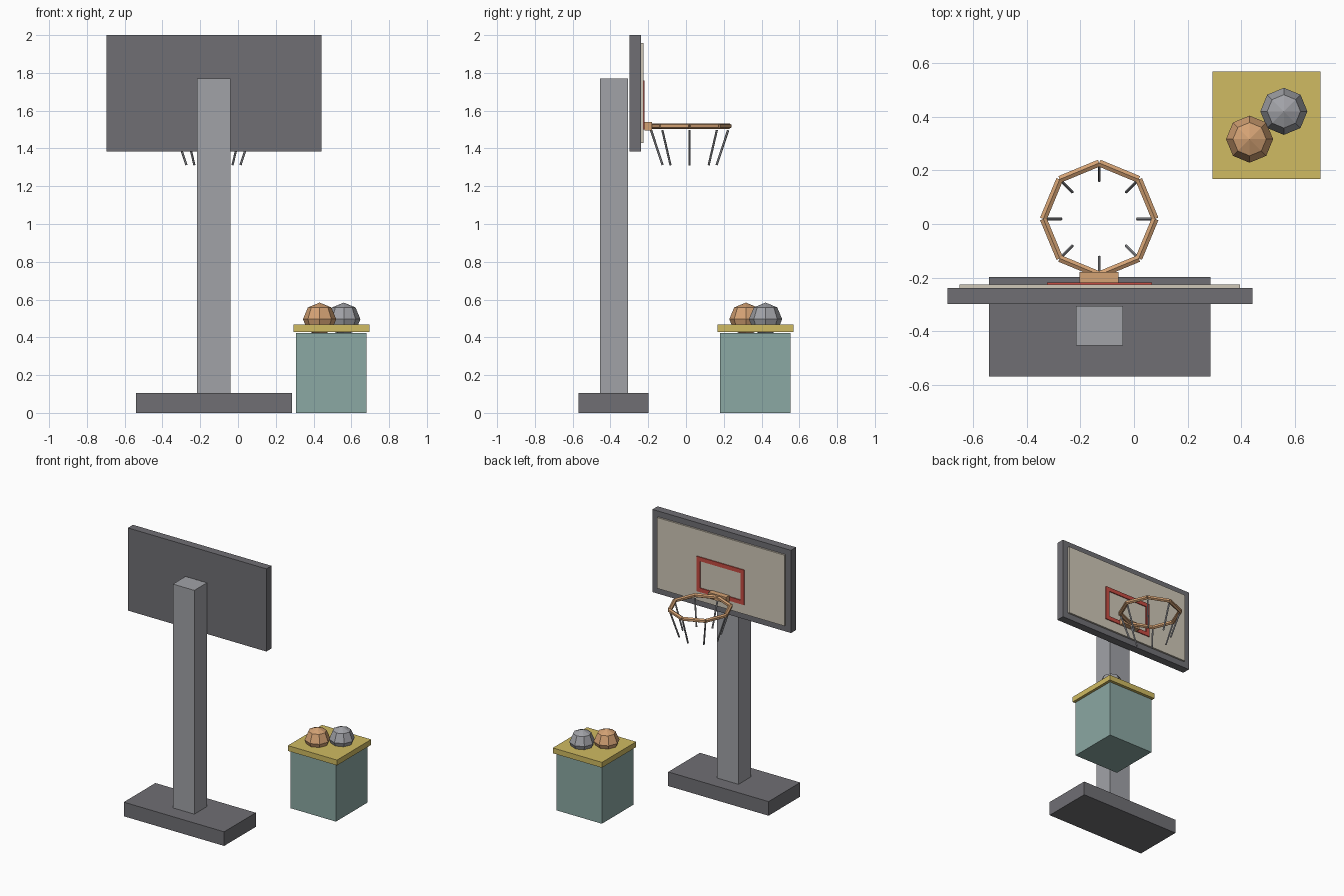
import bpy, math
from mathutils import Vector, Matrix

if "Cube" in bpy.data.objects:
    bpy.data.objects.remove(bpy.data.objects["Cube"])


def material(name, rgb):
    def lin(v):
        v /= 255
        return v / 12.92 if v <= 0.04045 else ((v + 0.055) / 1.055) ** 2.4
    m = bpy.data.materials.new(name)
    m.diffuse_color = (*[lin(c) for c in rgb], 1)
    m.use_nodes = True
    m.node_tree.nodes["Principled BSDF"].inputs["Base Color"].default_value = m.diffuse_color
    return m


DARK = material("dark_grey", (112, 111, 116))
GREY = material("mid_grey", (161, 162, 167))
BEIGE = material("beige", (208, 200, 184))
RED = material("red", (198, 76, 66))
ORANGE = material("orange_tan", (212, 162, 116))
TEAL = material("teal", (139, 168, 163))
YELLOW = material("yellow", (208, 187, 98))


def finish(name, mat):
    ob = bpy.context.object
    ob.name = name
    ob.data.name = name
    ob.data.materials.append(mat)
    return ob


def box(name, mat, x, y, z):
    """Box from (min, max) ranges on each axis."""
    bpy.ops.mesh.primitive_cube_add(size=1)
    ob = finish(name, mat)
    size = [r[1] - r[0] for r in (x, y, z)]
    mid = [(r[1] + r[0]) / 2 for r in (x, y, z)]
    ob.data.transform(Matrix.Translation(mid) @ Matrix.Diagonal((*size, 1)))
    return ob


def rod(name, mat, a, b, radius, sides=6):
    """Straight rod between two points, with one edge line facing up."""
    a, b = Vector(a), Vector(b)
    bpy.ops.mesh.primitive_cylinder_add(vertices=sides, radius=radius,
                                        depth=(b - a).length)
    ob = finish(name, mat)
    rot = (b - a).to_track_quat('Z', 'Y').to_matrix().to_4x4()
    ob.data.transform(Matrix.Translation((a + b) / 2) @ rot)
    return ob


# Stand
box("stand_base", DARK, (-0.541, 0.285), (-0.57, -0.198), (0, 0.105))
box("stand_pole", GREY, (-0.217, -0.041), (-0.455, -0.307), (0.105, 1.77))

# Backboard with light panel and red target frame
box("backboard", DARK, (-0.697, 0.443), (-0.299, -0.239), (1.385, 2.0))
box("backboard_panel", BEIGE, (-0.652, 0.396), (-0.239, -0.226), (1.43, 1.957))
X0, X1, Z0, Z1, W = -0.325, 0.068, 1.50, 1.76, 0.03
FY = (-0.226, -0.219)
for i, x in enumerate((X0, X1 - W)):
    box(f"target_side_{i}", RED, (x, x + W), FY, (Z0, Z1))
for i, z in enumerate((Z0, Z1 - W)):
    box(f"target_bar_{i}", RED, (X0 + W, X1 - W), FY, (z, z + W))

# Hoop: bracket, eight straight rim rods, eight net strands
box("hoop_bracket", ORANGE, (-0.203, -0.057), (-0.219, -0.18), (1.495, 1.54))
CX, CY = -0.13, 0.019


def ring(i, r, z):
    a = i * math.pi / 4
    return (CX + r * math.cos(a), CY + r * math.sin(a), z)


for i in range(8):
    rod(f"rim_{i}", ORANGE, ring(i, 0.209, 1.518), ring(i + 1, 0.209, 1.518), 0.015)
    rod(f"net_strand_{i}", GREY, ring(i, 0.204, 1.497), ring(i, 0.143, 1.312), 0.006)

# Ball stand
box("ball_box", TEAL, (0.306, 0.68), (0.18, 0.552), (0, 0.424))
box("ball_box_lid", YELLOW, (0.293, 0.697), (0.168, 0.57), (0.427, 0.467))

# Low-poly balls
for name, mat, x, y in (("orange_ball", ORANGE, 0.432, 0.317),
                        ("grey_ball", GREY, 0.56, 0.421)):
    bpy.ops.mesh.primitive_uv_sphere_add(segments=8, ring_count=4, radius=0.088,
                                         location=(x, y, 0.496))
    finish(name, mat)
